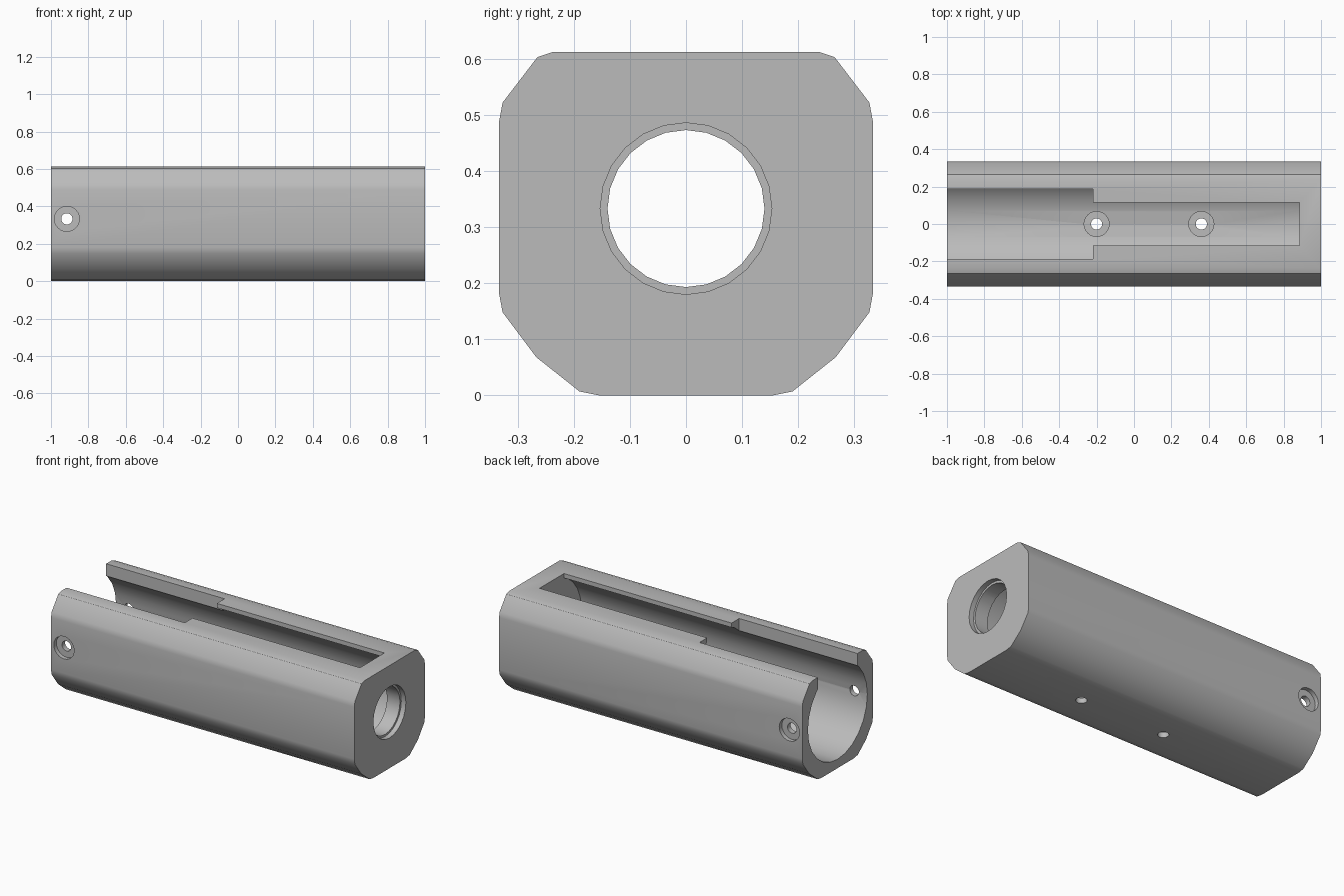
import bpy
import bmesh
from math import pi, radians
from mathutils import Matrix, Vector

cube = bpy.data.objects.get("Cube")
if cube:
    bpy.data.objects.remove(cube, do_unlink=True)

AXIS = 0.333      # height of the bore axis
BORE_END = 0.885  # inner face of the closed end

grey = bpy.data.materials.new("plain grey")
grey.use_nodes = True
grey.diffuse_color = (0.5, 0.5, 0.5, 1)
grey.node_tree.nodes["Principled BSDF"].inputs["Base Color"].default_value = (0.5, 0.5, 0.5, 1)


def add_object(name, bm):
    bmesh.ops.recalc_face_normals(bm, faces=bm.faces)
    mesh = bpy.data.meshes.new(name)
    bm.to_mesh(mesh)
    bm.free()
    mesh.materials.append(grey)
    obj = bpy.data.objects.new(name, mesh)
    bpy.context.collection.objects.link(obj)
    return obj


def rod(name, start, end, radius):
    """Cylinder between two points."""
    a, b = Vector(start), Vector(end)
    bm = bmesh.new()
    turn = (b - a).to_track_quat('Z', 'Y').to_matrix().to_4x4()
    bmesh.ops.create_cone(bm, cap_ends=True, segments=24, radius1=radius, radius2=radius,
                          depth=(b - a).length, matrix=Matrix.Translation((a + b) / 2) @ turn)
    return add_object(name, bm)


def block(name, low, high):
    """Box between two corners."""
    a, b = Vector(low), Vector(high)
    bm = bmesh.new()
    bmesh.ops.create_cube(bm, size=1, matrix=Matrix.Translation((a + b) / 2)
                          @ Matrix.Diagonal((b - a).to_4d()))
    return add_object(name, bm)


# Housing: chamfered profile swept along x
half = [(0.155, 0), (0.19, 0.007), (0.267, 0.068), (0.327, 0.148), (0.333, 0.18),
        (0.333, 0.49), (0.327, 0.522), (0.265, 0.603), (0.238, 0.612)]
outline = half + [(-y, z) for y, z in reversed(half)]
bm = bmesh.new()
face = bm.faces.new([bm.verts.new((-1, y, z)) for y, z in outline])
sweep = bmesh.ops.extrude_face_region(bm, geom=[face])
bmesh.ops.translate(bm, vec=(2, 0, 0),
                    verts=[v for v in sweep["geom"] if isinstance(v, bmesh.types.BMVert)])
housing = add_object("housing", bm)

# Top slot, wide then narrow, with the main bore below it
cutters = [
    block("wide_slot", (-1.1, -0.187, 0.45), (-0.22, 0.187, 0.7)),
    block("narrow_slot", (-0.3, -0.115, 0.45), (BORE_END, 0.115, 0.7)),
    rod("main_bore", (-1.1, 0, AXIS), (BORE_END, 0, AXIS), 0.28),
    # Stepped opening in the closed end
    rod("end_opening", (0.8, 0, AXIS), (1.1, 0, AXIS), 0.14),
    rod("end_recess", (0.97, 0, AXIS), (1.1, 0, AXIS), 0.153),
]

# Screw holes through the floor, recessed from inside
for x in (-0.2, 0.36):
    cutters += [rod("floor_recess", (x, 0, 0.03), (x, 0, 0.2), 0.067),
                rod("floor_hole", (x, 0, -0.1), (x, 0, 0.2), 0.03)]

# Screw holes in both side walls, recessed from outside
for side in (-1, 1):
    x = -0.915
    cutters += [rod("side_recess", (x, side * 0.308, AXIS), (x, side * 0.5, AXIS), 0.067),
                rod("side_hole", (x, side * 0.2, AXIS), (x, side * 0.5, AXIS), 0.03)]

# Cut everything out of the housing
bpy.context.view_layer.objects.active = housing
for cutter in cutters:
    cutter.hide_render = True
    mod = housing.modifiers.new("cut", 'BOOLEAN')
    mod.operation = 'DIFFERENCE'
    mod.solver = 'EXACT'
    mod.object = cutter
    bpy.ops.object.modifier_apply(modifier=mod.name)
    bpy.data.objects.remove(cutter, do_unlink=True)

# Soft shading with crisp edges
for obj in bpy.context.selected_objects:
    obj.select_set(False)
housing.select_set(True)
bpy.ops.object.shade_smooth_by_angle(angle=radians(30))
